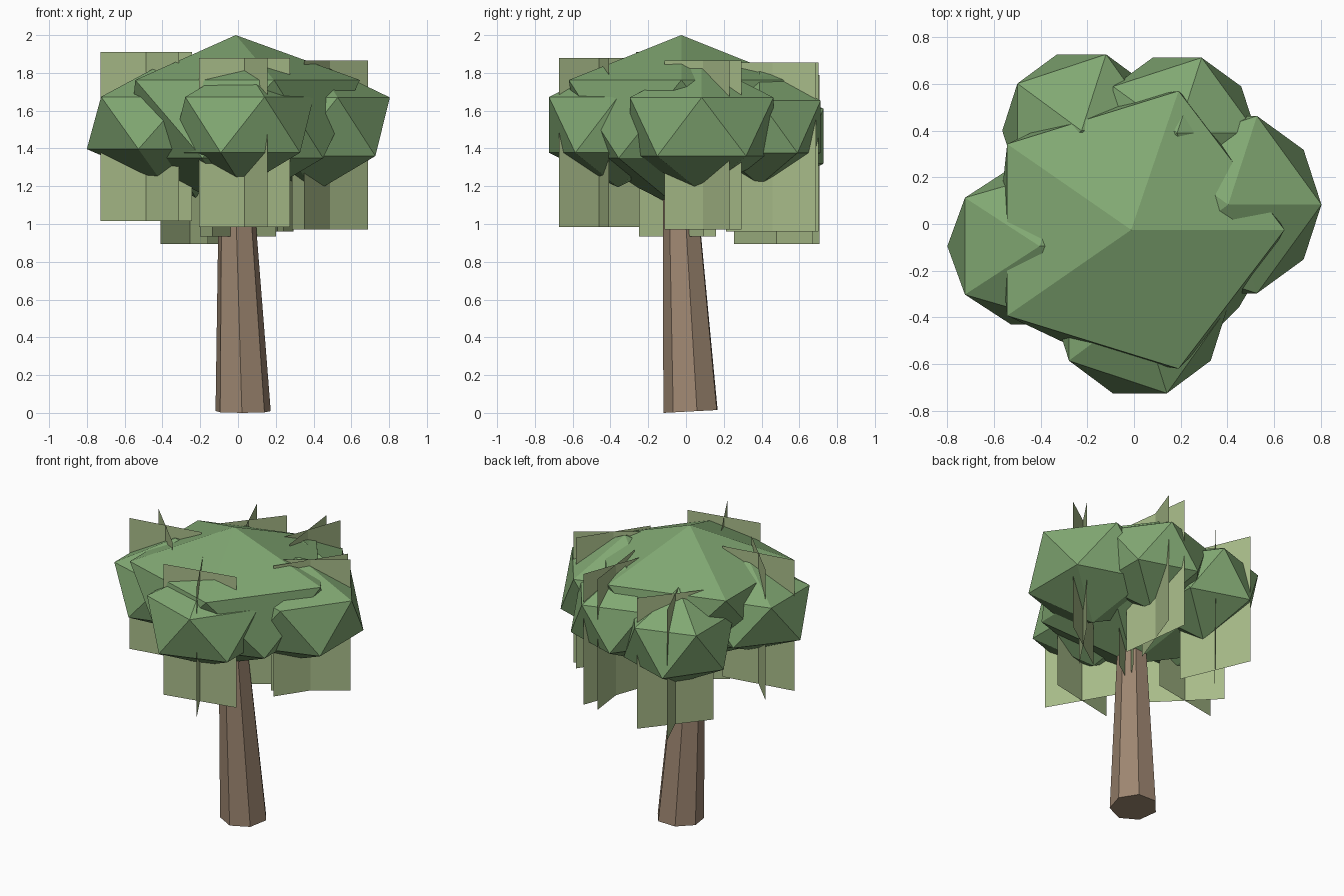
import bpy, bmesh
from math import radians, cos, sin, pi
from mathutils import Matrix

if "Cube" in bpy.data.objects:
    bpy.data.objects.remove(bpy.data.objects["Cube"])


def material(name, rgb):
    m = bpy.data.materials.new(name)
    m.diffuse_color = (*rgb, 1)
    m.use_nodes = True
    m.node_tree.nodes["Principled BSDF"].inputs["Base Color"].default_value = m.diffuse_color
    return m


leaf = material("leaf_green", (0.22, 0.39, 0.17))
pale = material("pale_leaf", (0.39, 0.50, 0.25))
bark = material("bark_brown", (0.34, 0.24, 0.165))


def finish(name, bm, mat):
    me = bpy.data.meshes.new(name)
    bm.to_mesh(me)
    bm.free()
    me.materials.append(mat)
    ob = bpy.data.objects.new(name, me)
    bpy.context.collection.objects.link(ob)
    return ob


def foliage(name, center, radii):
    """Squashed icosahedron clump; the crown is drawn in and down underneath."""
    bm = bmesh.new()
    bmesh.ops.create_icosphere(bm, subdivisions=1, radius=1)
    if name.startswith("crown"):
        for v in bm.verts:
            if v.co.z < 0:
                v.co.x *= 0.87
                v.co.y *= 0.9
                v.co.z *= 1.15
    bm.transform(Matrix.Translation(center) @ Matrix.Diagonal((*radii, 1)))
    finish(name, bm, leaf)


def leaf_cards(name, x, y, bottom, angles, half=0.246, height=0.895):
    """Two upright cards crossing on a shared vertical axis."""
    bm = bmesh.new()
    for angle in angles:
        a = radians(angle)
        dx, dy = half * cos(a), half * sin(a)
        bm.faces.new([bm.verts.new((x + s * dx, y + s * dy, z)) for s, z in
                      ((-1, bottom), (1, bottom), (1, bottom + height), (-1, bottom + height))])
    finish(name, bm, pale)


# Trunk: leaning, tapered, seven-sided
bm = bmesh.new()
rings = []
for cx, cy, z, r in ((0.026, 0.03, 0.008, 0.15), (-0.015, -0.035, 1.3, 0.088)):
    ring = []
    for i in range(7):
        a = radians(-92) + 2 * pi * i / 7
        tilt = 0.008 * sin(a) if z < 0.1 else 0
        ring.append(bm.verts.new((cx + r * cos(a), cy + r * sin(a), z + tilt)))
    rings.append(ring)
for i in range(7):
    j = (i + 1) % 7
    bm.faces.new((rings[0][i], rings[0][j], rings[1][j], rings[1][i]))
bm.faces.new(rings[0][::-1])
bm.faces.new(rings[1])
finish("trunk", bm, bark)

# Crown and the five clumps around it, each with its leaf cards
clumps = {
    "crown": ((-0.012, -0.025, 1.57), (0.735, 0.70, 0.43), (0, -0.045, 0.935, (56, 35))),
    "left": ((-0.405, -0.095, 1.535), (0.442, 0.395, 0.31), (-0.487, -0.09, 1.015, (10, -45))),
    "right": ((0.404, 0.083, 1.515), (0.447, 0.447, 0.347), (0.488, 0.09, 0.97, (56, 35))),
    "front": ((0.025, -0.36, 1.525), (0.42, 0.43, 0.33), (0.034, -0.46, 0.985, (12, -60))),
    "back_right": ((0.185, 0.39, 1.515), (0.38, 0.38, 0.31), (0.21, 0.457, 0.96, (70, 97))),
    "back_left": ((-0.225, 0.40, 1.465), (0.38, 0.385, 0.325), (-0.255, 0.48, 0.895, (51, 113))),
}
for name, (center, radii, cards) in clumps.items():
    foliage(name + "_foliage", center, radii)
    leaf_cards(name + "_leaf_cards", *cards)
